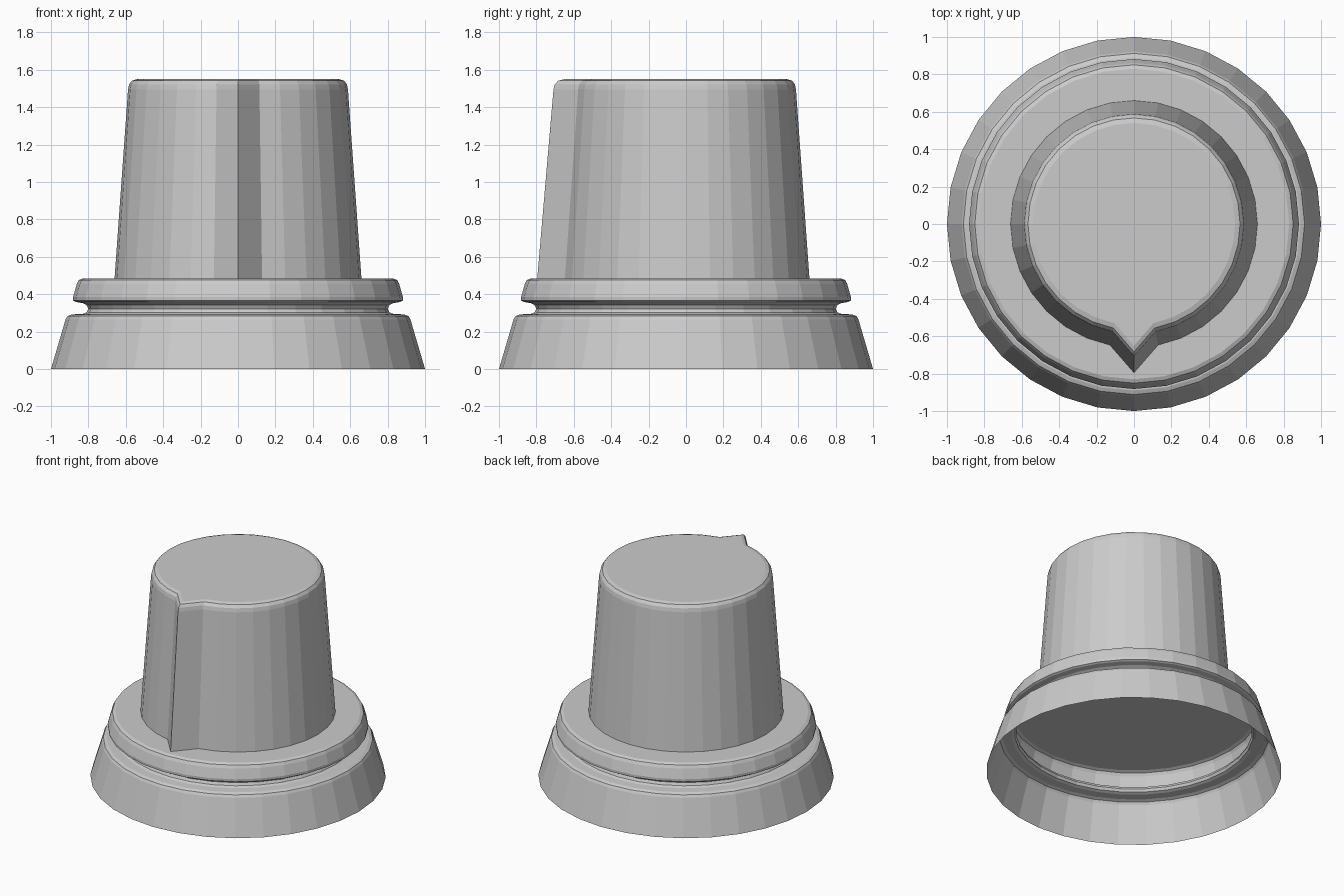
import bpy, bmesh
from math import cos, sin, pi

if "Cube" in bpy.data.objects:
    bpy.data.objects.remove(bpy.data.objects["Cube"])

SIDES = 32


def lathe(name, profile, tip=1.0):
    """Spin an (r, z) profile, cap the last ring; tip stretches the front (-y) vertex."""
    bm = bmesh.new()
    rings = []
    for r, z in profile:
        ring = []
        for i in range(SIDES):
            a = -pi / 2 + 2 * pi * i / SIDES
            k = r * (tip if i == 0 else 1.0)
            ring.append(bm.verts.new((k * cos(a), k * sin(a), z)))
        rings.append(ring)
    for low, high in zip(rings, rings[1:]):
        for i in range(SIDES):
            j = (i + 1) % SIDES
            bm.faces.new((low[i], low[j], high[j], high[i]))
    bm.faces.new(rings[-1])
    mesh = bpy.data.meshes.new(name)
    bm.to_mesh(mesh)
    bm.free()
    obj = bpy.data.objects.new(name, mesh)
    bpy.context.collection.objects.link(obj)
    return obj


# Flared skirt, groove and collar: one open-bottomed shell
lathe("skirt", [
    (1.0, 0.0), (0.922, 0.265), (0.912, 0.283), (0.89, 0.292),
    (0.83, 0.295), (0.81, 0.303), (0.80, 0.322), (0.81, 0.342), (0.83, 0.352),
    (0.868, 0.359), (0.881, 0.366), (0.882, 0.385),
    (0.862, 0.455), (0.851, 0.476), (0.83, 0.485),
])

# Tapered grip with a pointer ridge at the front
lathe("grip", [
    (0.66, 0.485), (0.588, 1.495), (0.582, 1.522), (0.567, 1.542), (0.54, 1.55),
], tip=1.205)
